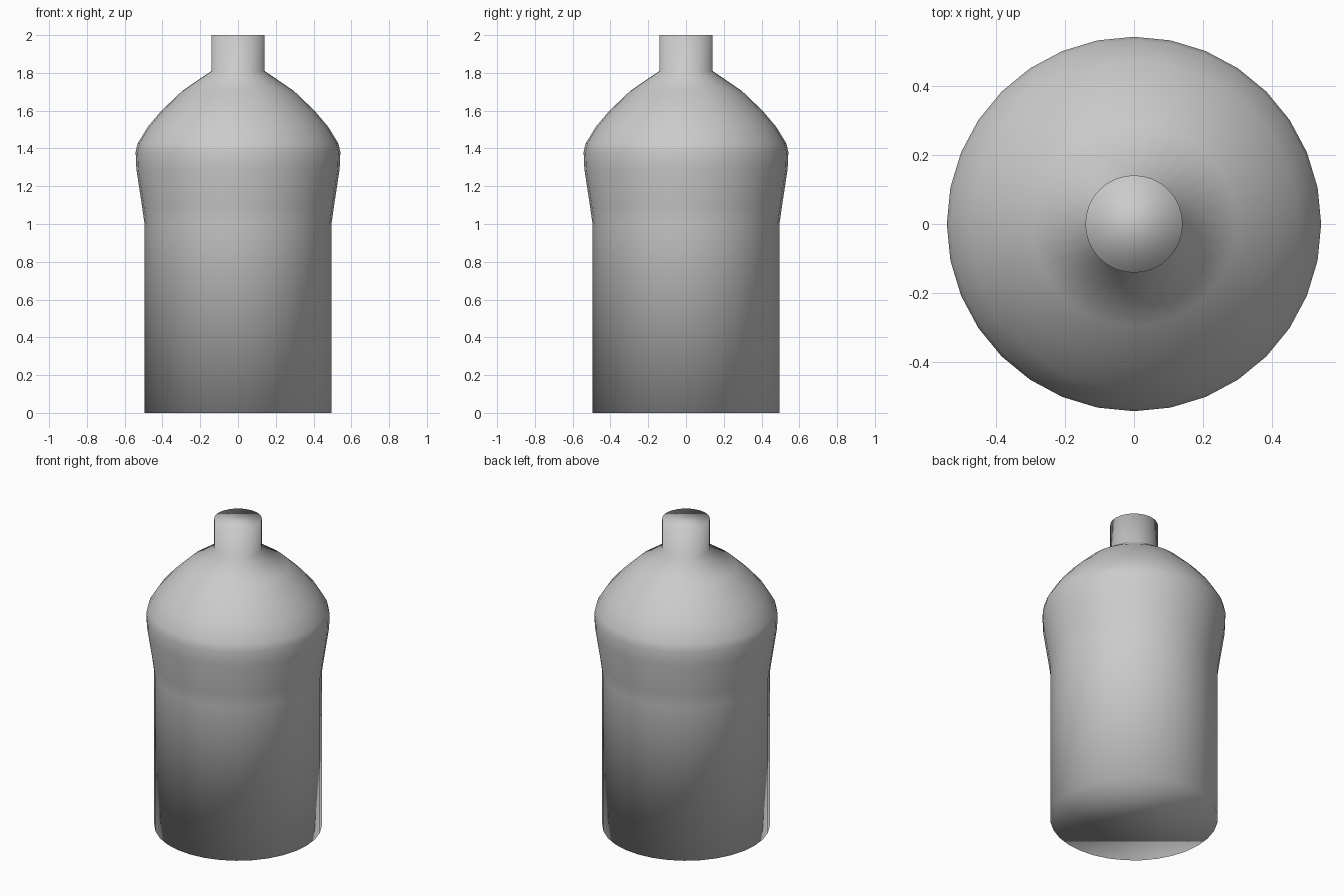
import bpy, bmesh, math

if "Cube" in bpy.data.objects:
    bpy.data.objects.remove(bpy.data.objects["Cube"])

SIDES = 32


def lathe(name, profile, cap_bottom=False, cap_top=False):
    """Revolve (radius, z) points around the z axis, fully smooth shaded."""
    bm = bmesh.new()
    rings = []
    for r, z in profile:
        rings.append([bm.verts.new((r * math.cos(2 * math.pi * i / SIDES),
                                    r * math.sin(2 * math.pi * i / SIDES), z))
                      for i in range(SIDES)])
    for a, b in zip(rings, rings[1:]):
        for i in range(SIDES):
            j = (i + 1) % SIDES
            bm.faces.new((a[i], a[j], b[j], b[i]))
    if cap_bottom:
        bm.faces.new(rings[0][::-1])
    if cap_top:
        bm.faces.new(rings[-1])
    for f in bm.faces:
        f.smooth = True
    mesh = bpy.data.meshes.new(name)
    bm.to_mesh(mesh)
    bm.free()
    obj = bpy.data.objects.new(name, mesh)
    bpy.context.collection.objects.link(obj)
    return obj


# Lower body: straight cylinder with a slight flare at its top
lathe("bottle_body", [(0.495, 0), (0.495, 1.0), (0.506, 1.08)], cap_bottom=True)

# Bulging shoulder, dome and closed neck
lathe("bottle_shoulder_and_neck", [
    (0.506, 1.08), (0.538, 1.29), (0.542, 1.38), (0.532, 1.425),
    (0.477, 1.515), (0.405, 1.60), (0.295, 1.705), (0.141, 1.81),
    (0.141, 2.0)], cap_top=True)
